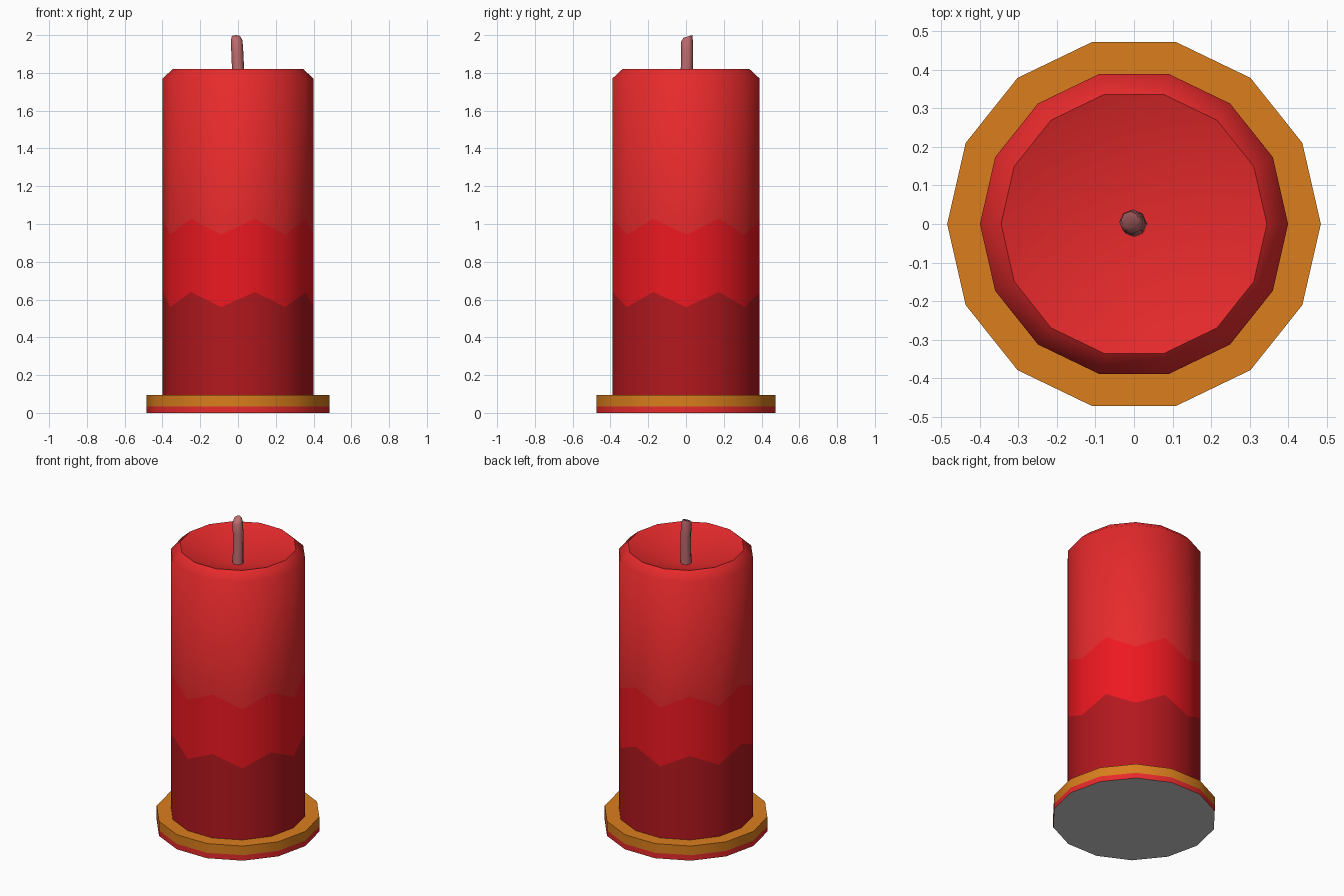
import bpy, bmesh
from math import cos, sin, radians, tau

if "Cube" in bpy.data.objects:
    bpy.data.objects.remove(bpy.data.objects["Cube"])

SIDES = 14


def material(name, rgb):
    m = bpy.data.materials.new(name)
    m.diffuse_color = (*rgb, 1)
    m.use_nodes = True
    m.node_tree.nodes["Principled BSDF"].inputs["Base Color"].default_value = m.diffuse_color
    return m


def ring(radius, z, n=SIDES, x=0, y=0, zigzag=0, tilt=0):
    """Ring of points; zigzag raises/lowers alternate corners, tilt slopes it along y."""
    pts = []
    for k in range(n):
        a = tau * k / n
        dz = (zigzag if k % 2 else -zigzag) + tilt * sin(a)
        pts.append((x + radius * cos(a), y + radius * sin(a), z + dz))
    return pts


def loft(name, rings, mats, bands, start=None, end=None, angle=55):
    """Skin successive rings. start/end: (centre point or None, material index) caps."""
    bm = bmesh.new()
    loops = [[bm.verts.new(p) for p in r] for r in rings]
    n = len(loops[0])
    for lo, hi, mat in zip(loops, loops[1:], bands):
        for k in range(n):
            j = (k + 1) % n
            bm.faces.new((lo[k], lo[j], hi[j], hi[k])).material_index = mat
    for cap, loop in ((start, loops[0][::-1]), (end, loops[-1])):
        if not cap:
            continue
        centre, mat = cap
        if centre is None:
            bm.faces.new(loop).material_index = mat
        else:
            c = bm.verts.new(centre)
            for k in range(n):
                bm.faces.new((loop[k], loop[(k + 1) % n], c)).material_index = mat
    me = bpy.data.meshes.new(name)
    bm.to_mesh(me)
    bm.free()
    for m in mats:
        me.materials.append(m)
    ob = bpy.data.objects.new(name, me)
    bpy.context.collection.objects.link(ob)
    bpy.ops.object.select_all(action='DESELECT')
    ob.select_set(True)
    bpy.context.view_layer.objects.active = ob
    bpy.ops.object.shade_smooth_by_angle(angle=radians(angle))
    return ob


red = material("red_wax", (0.80, 0.023, 0.025))
bright = material("bright_red_wax", (0.85, 0.009, 0.015))
dark = material("dark_red_wax", (0.45, 0.009, 0.013))
gold = material("gold", (0.70, 0.21, 0.012))
pink = material("wick_pink", (0.52, 0.15, 0.16))

# Base plate: red lower strip, gold rim and top, plain grey underside
loft("base_plate",
     [ring(0.485, 0), ring(0.485, 0.035), ring(0.485, 0.095), ring(0.40, 0.095)],
     [red, gold, None], [0, 1, 1], start=(None, 2))

# Candle body: zigzag colour bands, bevelled rim, dished top
loft("candle_body",
     [ring(0.40, 0.095), ring(0.40, 0.60, zigzag=0.04),
      ring(0.40, 0.985, zigzag=0.042), ring(0.40, 1.77), ring(0.345, 1.82)],
     [dark, bright, red], [0, 1, 2, 2], end=((0, 0, 1.70), 2))

# Wick: slightly bent, narrowing at the tip
loft("wick",
     [ring(0.034, 1.69, 8), ring(0.032, 1.82, 8, 0, 0.004),
      ring(0.032, 1.90, 8, -0.003, 0.006),
      ring(0.031, 1.97, 8, -0.007, 0.005, tilt=0.005),
      ring(0.023, 1.993, 8, -0.010, 0.010, tilt=0.007)],
     [pink], [0] * 4, end=(None, 0))
